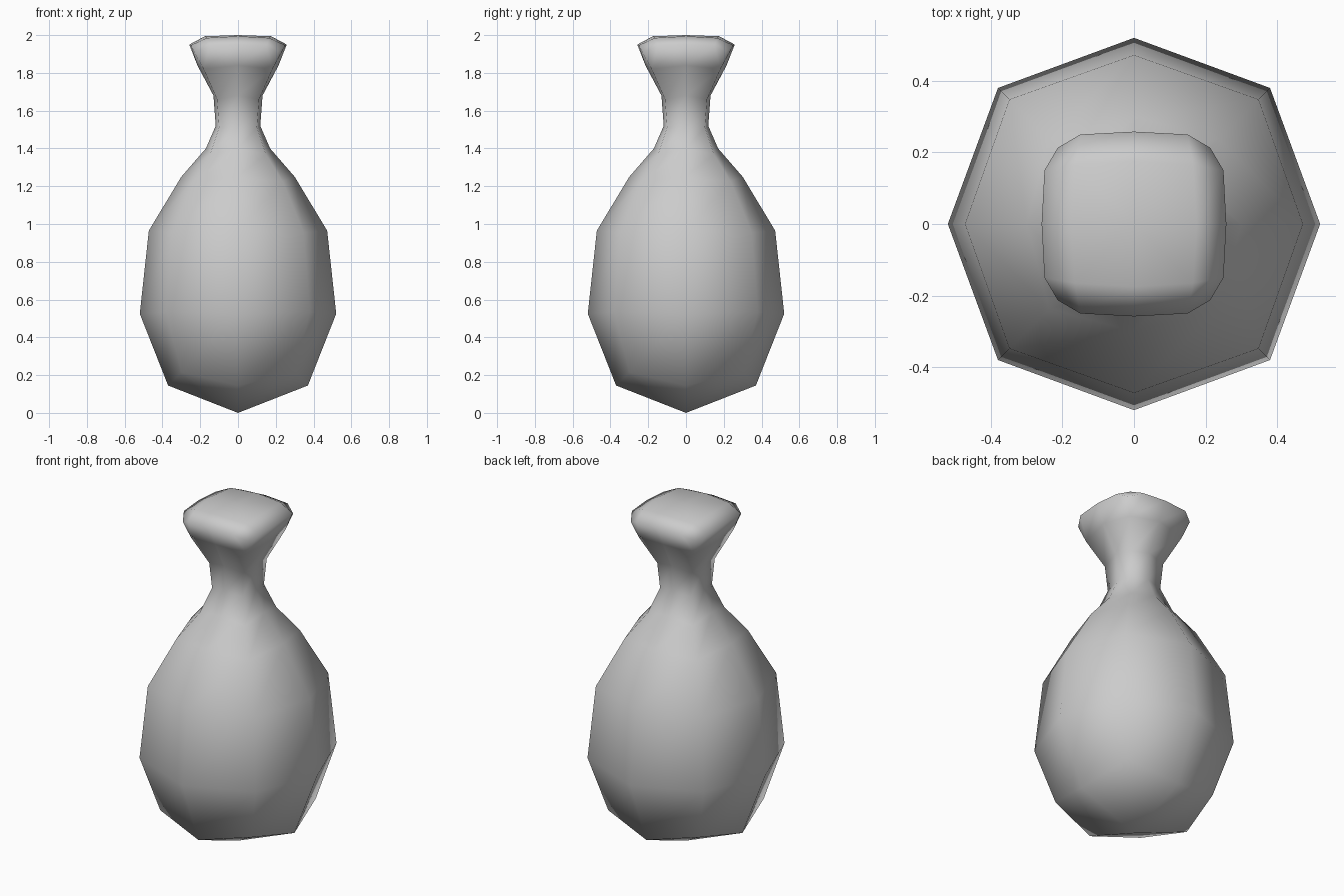
import bpy, bmesh

if "Cube" in bpy.data.objects:
    bpy.data.objects.remove(bpy.data.objects["Cube"])

# rings from bottom to top: (mid-side radius, its z, corner offset, its z)
RINGS = [
    (0.37, 0.145, 0.30, 0.215),
    (0.52, 0.525, 0.38, 0.535),
    (0.472, 0.965, 0.348, 0.955),
    (0.30, 1.25, 0.237, 1.225),
    (0.17, 1.40, 0.147, 1.37),
    (0.118, 1.52, 0.10, 1.51),
    (0.13, 1.68, 0.111, 1.66),
    (0.215, 1.84, 0.182, 1.82),
]

bm = bmesh.new()


def turn(x, y, k):
    for _ in range(k):
        x, y = -y, x
    return x, y


def around(points):
    """Repeat a few (x, y, z) points over the four quarter turns."""
    return [bm.verts.new((*turn(x, y, k), z)) for k in range(4) for x, y, z in points]


# body and neck: eight-sided rings
rings = [around([(r, 0, z), (c, c, zc)]) for r, z, c, zc in RINGS]
for a, b in zip(rings, rings[1:]):
    for i in range(8):
        j = (i + 1) % 8
        bm.faces.new((a[i], a[j], b[j], b[i]))

# pointed base
base = bm.verts.new((0, 0, 0))
r = rings[0]
for k in range(4):
    bm.faces.new((base, r[(2 * k + 2) % 8], r[2 * k + 1], r[2 * k]))

# lip: sixteen points, rounded square
lip = around([(0.258, 0, 1.95), (0.25, 0.15, 1.945), (0.213, 0.213, 1.915), (0.15, 0.25, 1.945)])
r = rings[-1]
for k in range(4):
    m, c, n = r[2 * k], r[2 * k + 1], r[(2 * k + 2) % 8]
    M, S, C, T, N = (lip[(4 * k + i) % 16] for i in range(5))
    bm.faces.new((m, c, S, M))
    bm.faces.new((c, C, S))
    bm.faces.new((c, T, C))
    bm.faces.new((c, n, N, T))

# closed top: four by four grid
centre = bm.verts.new((0, 0, 2.0))
inner = around([(0.175, 0, 1.994), (0.165, 0.165, 1.985)])
for k in range(4):
    m, c, n = inner[2 * k], inner[2 * k + 1], inner[(2 * k + 2) % 8]
    M, S, C, T, N = (lip[(4 * k + i) % 16] for i in range(5))
    bm.faces.new((centre, m, c, n))
    bm.faces.new((m, M, S, c))
    bm.faces.new((c, S, C, T))
    bm.faces.new((n, c, T, N))

bmesh.ops.recalc_face_normals(bm, faces=bm.faces)
for f in bm.faces:
    f.smooth = True
mesh = bpy.data.meshes.new("vase")
bm.to_mesh(mesh)
bm.free()
bpy.context.collection.objects.link(bpy.data.objects.new("vase", mesh))
